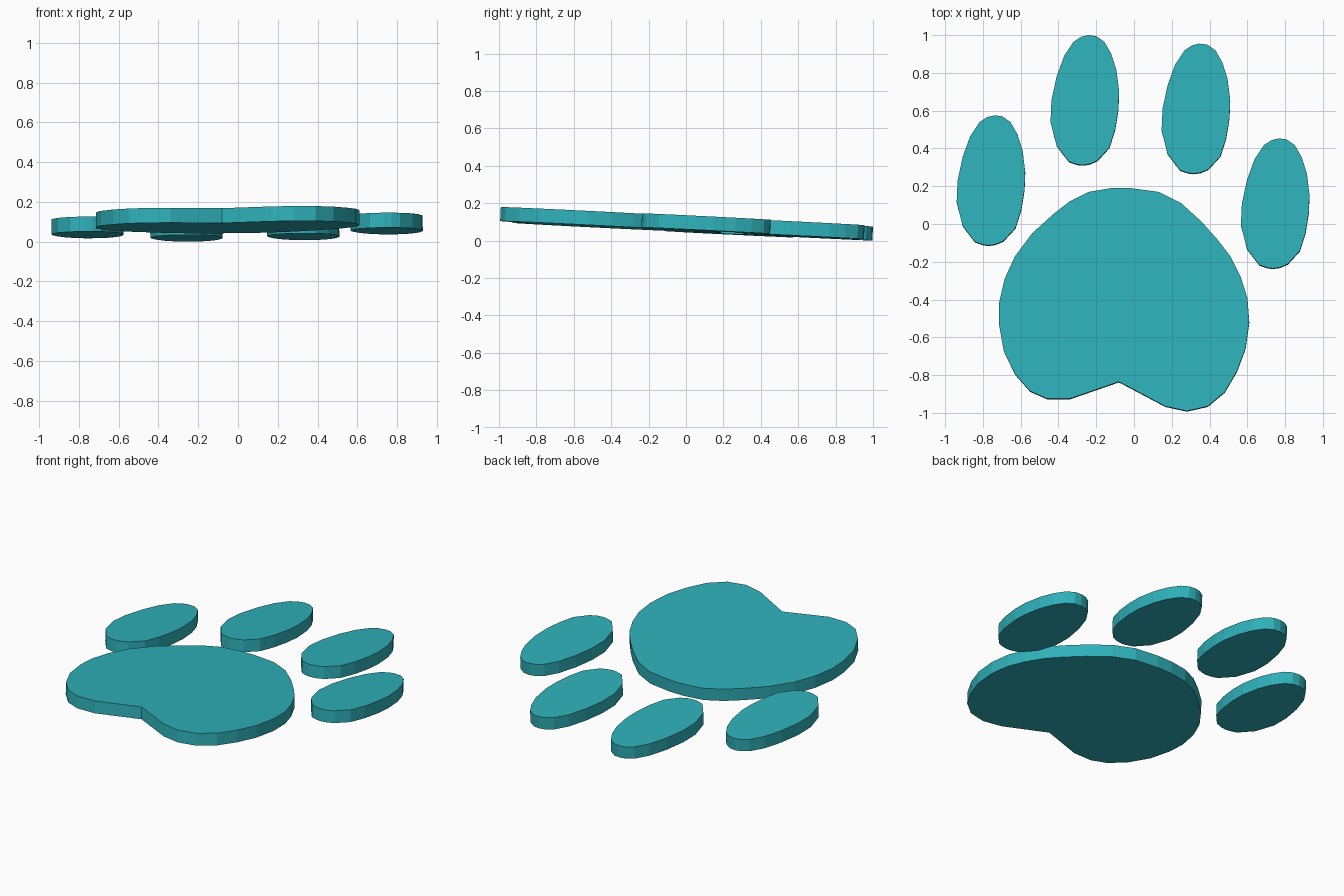
import bpy, bmesh
from mathutils import Vector

if "Cube" in bpy.data.objects:
    bpy.data.objects.remove(bpy.data.objects["Cube"])

THICK = 0.075
NORMAL = Vector((-0.009, 0.05, 1)).normalized()

teal = bpy.data.materials.new("teal")
teal.diffuse_color = (0.028, 0.44, 0.49, 1)
teal.use_nodes = True
teal.node_tree.nodes["Principled BSDF"].inputs["Base Color"].default_value = teal.diffuse_color


def top_height(x, y):
    """Height of the gently tilted top plane."""
    return 0.127 + 0.009 * x - 0.05 * y


def plate(name, outline, cx=0, cy=0):
    """Flat plate: outline on the tilted plane, extruded square to it."""
    bm = bmesh.new()
    verts = [bm.verts.new((x + cx, y + cy, top_height(x + cx, y + cy)))
             for x, y in outline]
    face = bm.faces.new(verts)
    ext = bmesh.ops.extrude_face_region(bm, geom=[face], use_keep_orig=True)
    low = [g for g in ext["geom"] if isinstance(g, bmesh.types.BMVert)]
    bmesh.ops.translate(bm, verts=low, vec=-NORMAL * THICK)
    bmesh.ops.recalc_face_normals(bm, faces=bm.faces[:])
    mesh = bpy.data.meshes.new(name)
    bm.to_mesh(mesh)
    bm.free()
    mesh.materials.append(teal)
    obj = bpy.data.objects.new(name, mesh)
    bpy.context.collection.objects.link(obj)
    return obj


# Main pad with the notched heel
pad = [(-0.02, 0.19), (0.13, 0.17), (0.25, 0.11), (0.36, 0.01), (0.44, -0.08),
       (0.51, -0.17), (0.565, -0.28), (0.60, -0.39), (0.61, -0.52),
       (0.59, -0.66), (0.545, -0.78), (0.48, -0.89), (0.39, -0.965),
       (0.28, -0.99), (0.165, -0.965), (-0.08, -0.835), (-0.34, -0.925),
       (-0.46, -0.925), (-0.55, -0.885), (-0.63, -0.795), (-0.69, -0.67),
       (-0.715, -0.53), (-0.715, -0.42), (-0.685, -0.29), (-0.63, -0.17),
       (-0.54, -0.05), (-0.43, 0.05), (-0.34, 0.12), (-0.24, 0.17),
       (-0.12, 0.19)]
plate("main_pad", pad)

# Four identical toe pads
toe = [(-.06, .31), (-.11, .235), (-.15, .125), (-.177, 0), (-.182, -.115),
       (-.15, -.24), (-.085, -.325), (-.04, -.34), (-.013, -.343),
       (.024, -.338), (.066, -.32), (.13, -.25), (.16, -.155), (.177, -.05),
       (.181, .045), (.167, .16), (.14, .245), (.103, .31), (.06, .34),
       (.018, .345), (-.02, .336)]
for name, cx, cy in [("outer_left_toe", -0.757, 0.23),
                     ("inner_left_toe", -0.26, 0.655),
                     ("inner_right_toe", 0.328, 0.61),
                     ("outer_right_toe", 0.748, 0.108)]:
    plate(name, toe, cx, cy)
